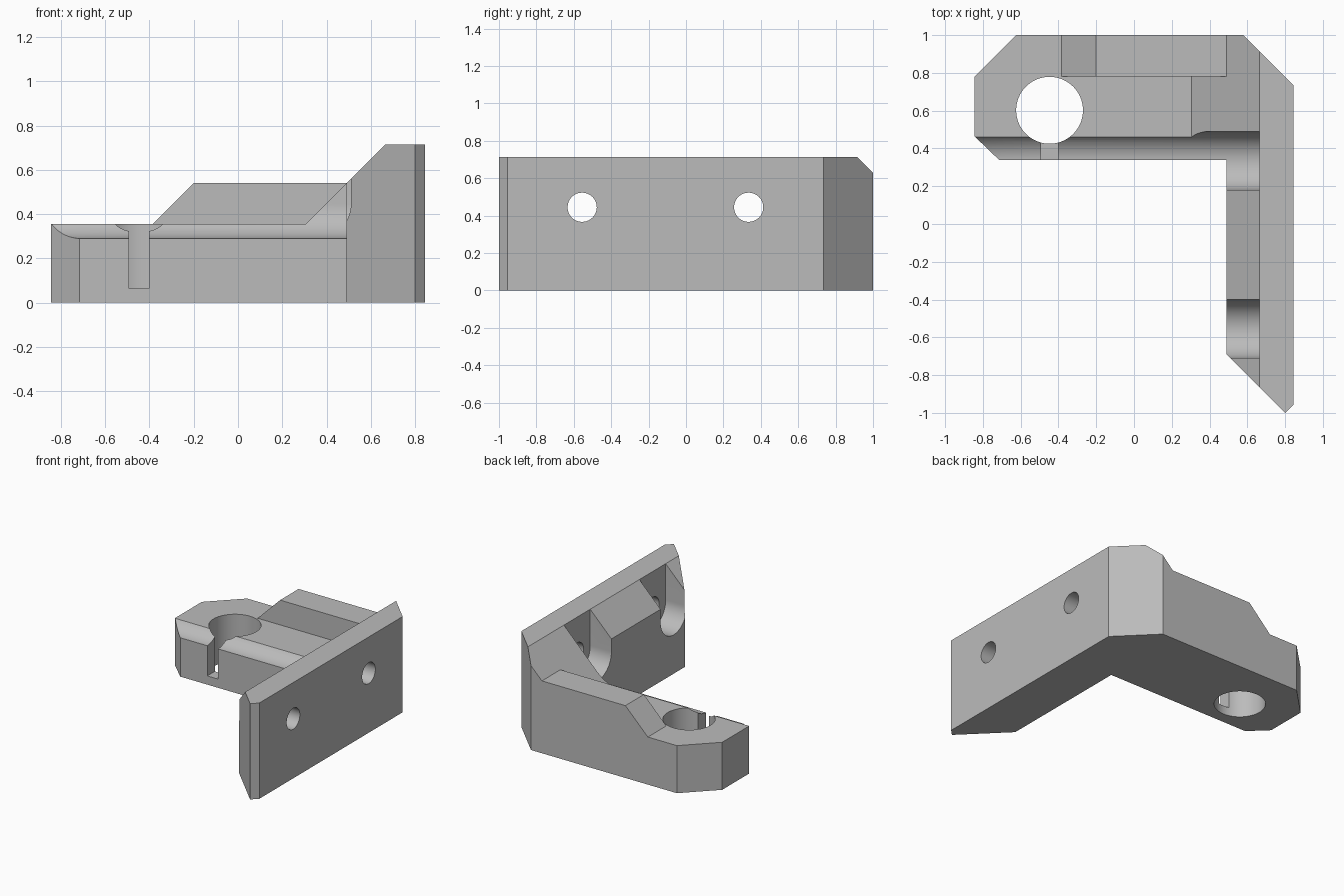
import bpy, bmesh, math
from mathutils import Vector

if "Cube" in bpy.data.objects:
    bpy.data.objects.remove(bpy.data.objects["Cube"])

grey = bpy.data.materials.new("plain grey")
grey.diffuse_color = (0.5, 0.5, 0.5, 1)
grey.use_nodes = True
grey.node_tree.nodes["Principled BSDF"].inputs["Base Color"].default_value = grey.diffuse_color


def prism(name, points, axis, start, end):
    """Extrude a 2D profile along an axis; points are the other two axes in order."""
    def place(p, d):
        c = list(p)
        c.insert(axis, d)
        return Vector(c)
    bm = bmesh.new()
    face = bm.faces.new([bm.verts.new(place(p, start)) for p in points])
    new = bmesh.ops.extrude_face_region(bm, geom=[face])["geom"]
    shift = place((0, 0), end - start)
    bmesh.ops.translate(bm, vec=shift, verts=[v for v in new if isinstance(v, bmesh.types.BMVert)])
    bmesh.ops.recalc_face_normals(bm, faces=bm.faces)
    mesh = bpy.data.meshes.new(name)
    bm.to_mesh(mesh)
    bm.free()
    obj = bpy.data.objects.new(name, mesh)
    bpy.context.collection.objects.link(obj)
    mesh.materials.append(grey)
    return obj


def arc(cx, cy, r, a0, a1, n):
    """Points on an arc, angles in degrees."""
    return [(cx + r * math.cos(math.radians(a0 + (a1 - a0) * i / n)),
             cy + r * math.sin(math.radians(a0 + (a1 - a0) * i / n))) for i in range(n + 1)]


def circle(cx, cy, r, n=48):
    return arc(cx, cy, r, 0, 360, n)[:-1]


def cut(body, cutter):
    mod = body.modifiers.new("cut", 'BOOLEAN')
    mod.operation, mod.solver, mod.object = 'DIFFERENCE', 'EXACT', cutter
    bpy.context.view_layer.objects.active = body
    bpy.ops.object.modifier_apply(modifier=mod.name)
    bpy.data.objects.remove(cutter)


# L-shaped plan of arm and mounting wall
plan = [(-0.845, 0.78), (-0.625, 1), (0.58, 1), (0.845, 0.735), (0.845, -0.955), (0.8, -1),
        (0.49, -0.69), (0.49, 0.34), (-0.715, 0.34), (-0.845, 0.465)]
bracket = prism("bracket", plan, 2, 0, 0.715)

# Rib outline and sloped wall top
cut(bracket, prism("rib_cutter", [(-1, 0.355), (-0.385, 0.355), (-0.2, 0.54), (0.49, 0.54),
                                  (0.75, 0.8), (-1, 0.8)], 1, -1.2, 1.2))
# Lower arm deck in front of the rib
cut(bracket, prism("deck_cutter", [(-1, 0.355), (0.305, 0.355), (0.49, 0.54), (0.49, 0.8),
                                   (-1, 0.8)], 1, -1.2, 0.782))

# Round-bottomed screw head channels and screw holes
for y, x0 in ((0.335, -1.2), (-0.555, 0.2)):
    channel = arc(y, 0.445, 0.155, 180, 360, 32) + [(y + 0.155, 0.9), (y - 0.155, 0.9)]
    cut(bracket, prism("channel_cutter", channel, 0, x0, 0.665))
    cut(bracket, prism("screw_cutter", circle(y, 0.445, 0.078), 0, 0.4, 1))

# Vertical rod hole and its slot
cut(bracket, prism("rod_cutter", circle(-0.447, 0.602, 0.177, 64), 2, -0.2, 1))
cut(bracket, prism("slot_cutter", [(-0.492, 0.2), (-0.402, 0.2), (-0.402, 0.55), (-0.492, 0.55)],
                   2, 0.065, 1))

bpy.ops.object.select_all(action='DESELECT')
bracket.select_set(True)
bpy.context.view_layer.objects.active = bracket
bpy.ops.object.shade_smooth_by_angle(angle=math.radians(25))
